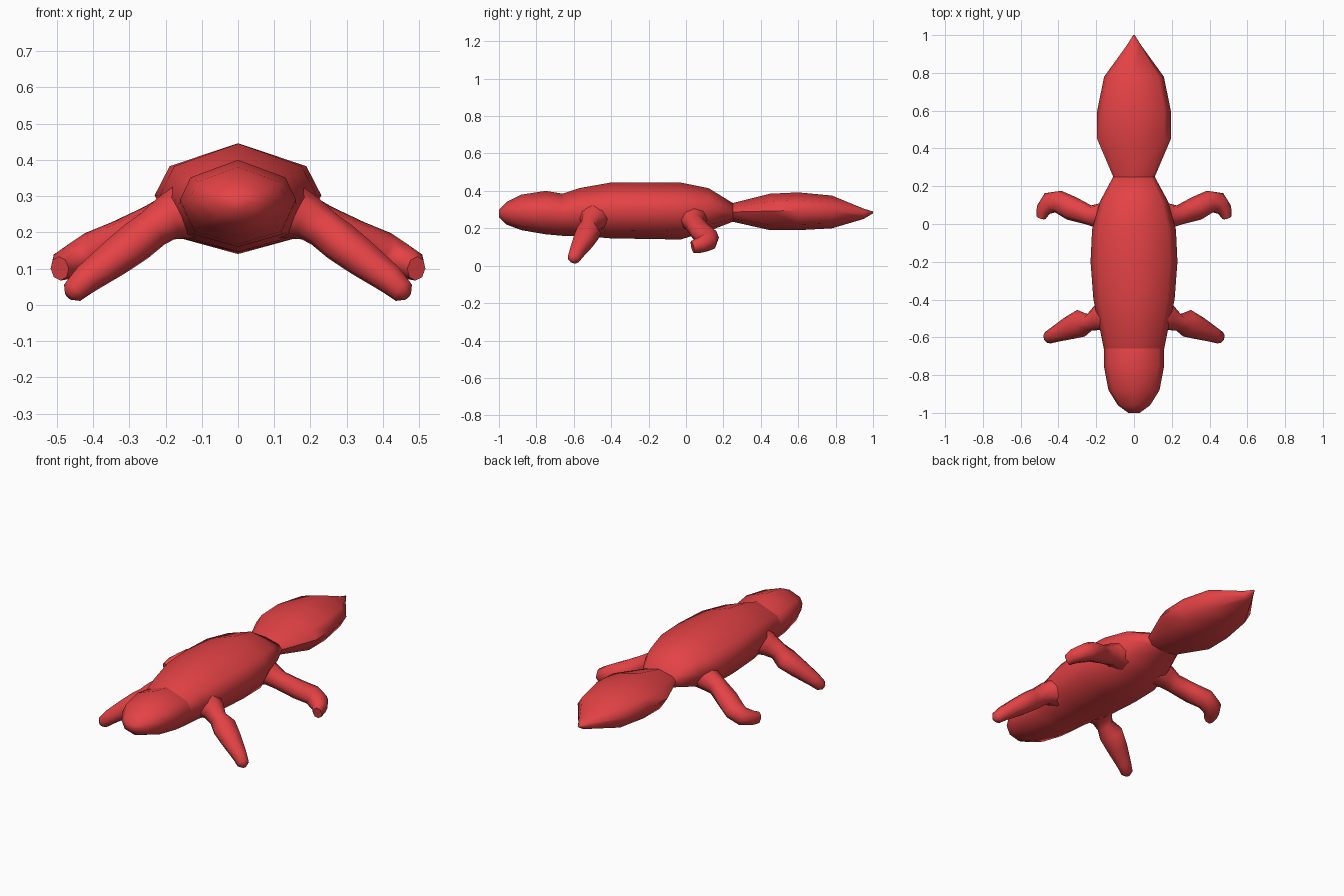
import bpy, math
from mathutils import Vector

old = bpy.data.objects.get("Cube")
if old:
    bpy.data.objects.remove(old, do_unlink=True)

red = bpy.data.materials.new("clay red")
red.use_nodes = True
RED = (0.78, 0.055, 0.06, 1)
red.diffuse_color = RED
red.node_tree.nodes["Principled BSDF"].inputs["Base Color"].default_value = RED


def loft(name, rings, mirror=False):
    """Skin a list of equal rings, closing both ends."""
    n = len(rings[0])
    verts = [p for r in rings for p in r]
    faces = [(i * n + j, i * n + (j + 1) % n, (i + 1) * n + (j + 1) % n, (i + 1) * n + j)
             for i in range(len(rings) - 1) for j in range(n)]
    last = len(verts) - n
    faces += [tuple(reversed(range(n))), tuple(range(last, last + n))]
    mesh = bpy.data.meshes.new(name)
    mesh.from_pydata(verts, [], faces)
    mesh.materials.append(red)
    obj = bpy.data.objects.new(name, mesh)
    bpy.context.collection.objects.link(obj)
    bpy.ops.object.select_all(action="DESELECT")
    bpy.context.view_layer.objects.active = obj
    obj.select_set(True)
    bpy.ops.object.mode_set(mode="EDIT")
    bpy.ops.mesh.select_all(action="SELECT")
    bpy.ops.mesh.normals_make_consistent(inside=False)
    bpy.ops.object.mode_set(mode="OBJECT")
    bpy.ops.object.shade_smooth_by_angle(angle=math.radians(65))
    if mirror:
        obj.modifiers.new("other side", "MIRROR")
    return obj


# Ridged eight-sided trunk section: top, upper side, side, lower side, bottom
SECTION = [(0, 1), (0.82, 0.58), (1, 0.05), (0.75, -0.7), (0, -1)]
SECTION += [(-x, z) for x, z in reversed(SECTION[1:4])]


def trunk(name, stations):
    """Stations are y, half width, top, bottom."""
    rings = []
    for y, w, top, low in stations:
        mid, half = (top + low) / 2, (top - low) / 2
        rings.append([(sx * w, y, mid + sz * half) for sx, sz in SECTION])
    return loft(name, rings)


trunk("head", [(-1.0, 0.03, 0.30, 0.26), (-0.96, 0.085, 0.34, 0.22), (-0.88, 0.135, 0.38, 0.19),
               (-0.75, 0.16, 0.40, 0.168), (-0.66, 0.16, 0.385, 0.16)])
trunk("body", [(-0.66, 0.16, 0.385, 0.16), (-0.57, 0.178, 0.415, 0.16), (-0.4, 0.215, 0.445, 0.146),
               (-0.2, 0.23, 0.446, 0.143), (-0.03, 0.222, 0.445, 0.14), (0.12, 0.18, 0.415, 0.185),
               (0.25, 0.11, 0.335, 0.235)])
trunk("tail", [(0.25, 0.11, 0.335, 0.235), (0.45, 0.195, 0.385, 0.19), (0.6, 0.195, 0.392, 0.19),
               (0.78, 0.158, 0.375, 0.2), (0.95, 0.035, 0.305, 0.25), (1.0, 0.004, 0.29, 0.28)])


def leg(name, path):
    """Path entries are x, y, z, width radius, height radius."""
    pts = [Vector(p[:3]) for p in path]
    rings = []
    for i, p in enumerate(pts):
        along = (pts[min(i + 1, len(pts) - 1)] - pts[max(i - 1, 0)]).normalized()
        side = along.cross(Vector((0, 0, 1))).normalized()
        up = side.cross(along)
        rings.append([p + side * path[i][3] * math.cos(k * math.tau / 8)
                      + up * path[i][4] * math.sin(k * math.tau / 8) for k in range(8)])
    return loft(name, rings, mirror=True)


leg("front_legs", [(0.14, -0.49, 0.26, 0.09, 0.08), (0.195, -0.5, 0.24, 0.065, 0.062),
                   (0.235, -0.52, 0.21, 0.045, 0.055), (0.28, -0.525, 0.175, 0.073, 0.057),
                   (0.34, -0.55, 0.13, 0.062, 0.053), (0.42, -0.585, 0.07, 0.042, 0.042),
                   (0.455, -0.602, 0.037, 0.034, 0.034), (0.468, -0.61, 0.025, 0.012, 0.014)])
leg("back_legs", [(0.13, 0.03, 0.26, 0.09, 0.08), (0.19, 0.045, 0.24, 0.066, 0.062),
                  (0.24, 0.048, 0.22, 0.052, 0.054), (0.33, 0.082, 0.18, 0.064, 0.052),
                  (0.4, 0.118, 0.15, 0.06, 0.053), (0.445, 0.112, 0.125, 0.058, 0.05),
                  (0.48, 0.075, 0.11, 0.04, 0.042), (0.492, 0.035, 0.1, 0.026, 0.034)])
